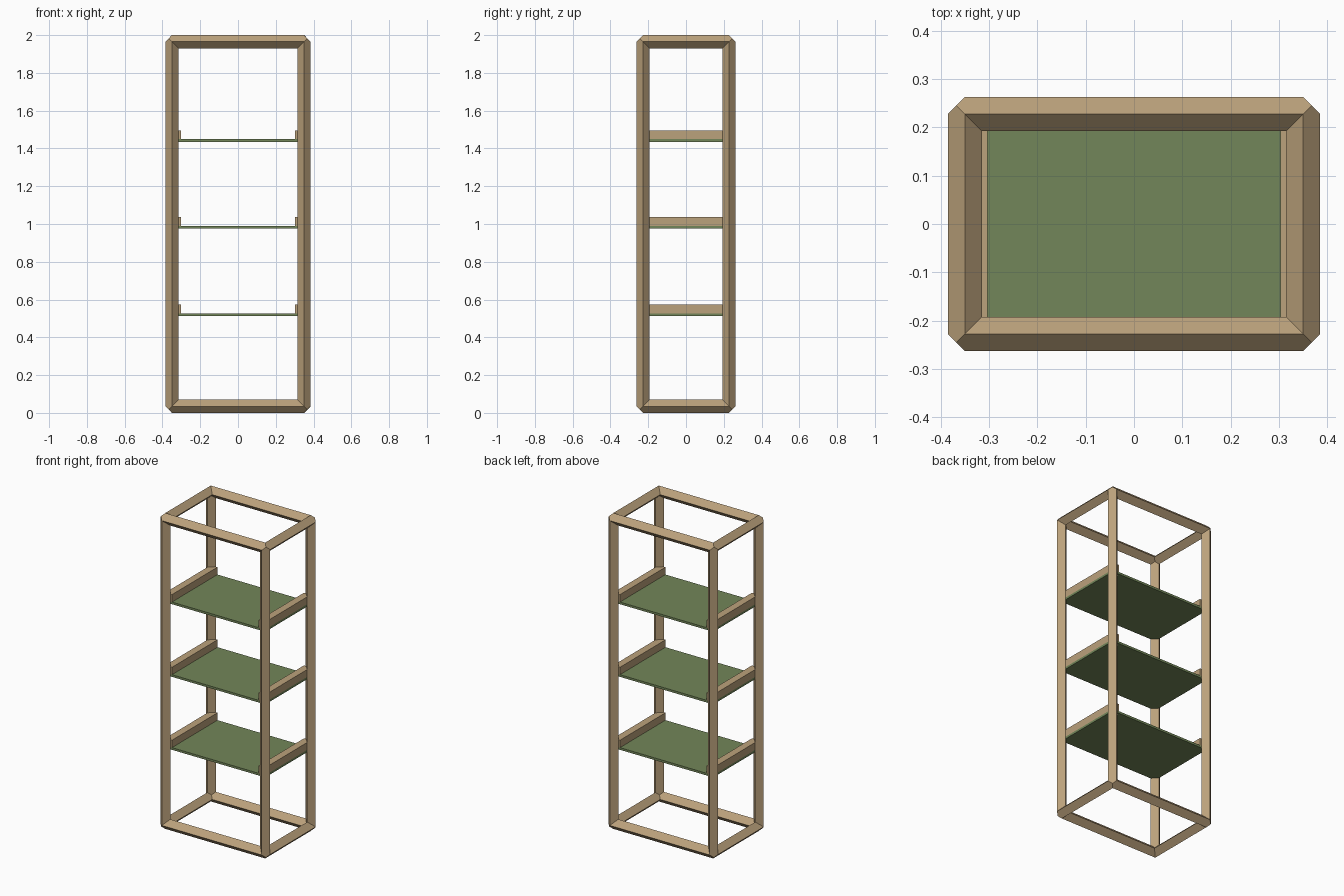
import bpy, bmesh, itertools
from mathutils import Vector

if "Cube" in bpy.data.objects:
    bpy.data.objects.remove(bpy.data.objects["Cube"])

HALF = Vector((0.35, 0.2275, 0.965))   # frame centre lines
MID = Vector((0, 0, 1.0))
R = 0.035                              # half diagonal of a diamond bar


def material(name, rgb):
    m = bpy.data.materials.new(name)
    m.diffuse_color = (*rgb, 1)
    m.use_nodes = True
    m.node_tree.nodes["Principled BSDF"].inputs["Base Color"].default_value = m.diffuse_color
    return m


wood = material("wood", (0.50, 0.36, 0.20))
green = material("green_panel", (0.17, 0.24, 0.10))


def finish(name, bm, mat):
    bmesh.ops.recalc_face_normals(bm, faces=bm.faces)
    me = bpy.data.meshes.new(name)
    bm.to_mesh(me)
    bm.free()
    me.materials.append(mat)
    ob = bpy.data.objects.new(name, me)
    bpy.context.collection.objects.link(ob)
    return ob


def box(name, lo, hi, mat):
    bm = bmesh.new()
    bmesh.ops.create_cube(bm, size=1)
    lo, hi = Vector(lo), Vector(hi)
    for v in bm.verts:
        v.co = (lo + hi) / 2 + v.co * (hi - lo)
    return finish(name, bm, mat)


# Diamond-section frame: each bar has four long faces, mitred at the corners
bm = bmesh.new()


def corner_point(s, d):
    return MID + Vector([s[i] * (HALF[i] + R * d[i]) for i in range(3)])


for axis in range(3):
    b, c = [i for i in range(3) if i != axis]
    for sb, sc in itertools.product((-1, 1), repeat=2):
        for db, dc in itertools.product((-1, 1), repeat=2):
            # point on the bar end where this face meets the neighbouring bars
            ends = []
            for sa in (-1, 1):
                s = [0, 0, 0]
                s[axis], s[b], s[c] = sa, sb, sc

                def at(kb, kc):
                    d = [0.0, 0.0, 0.0]
                    d[b], d[c] = kb * db, kc * dc
                    # mitre: inward ridges stop short, outward ridges meet the apex
                    d[axis] = min(0, d[b], d[c]) if (db < 0 or dc < 0) else min(kb, kc)
                    return corner_point(s, d)
                ends.append([at(1, 0), at(.5, .5), at(0, 1)])
            ring = ends[0] + ends[1][::-1]
            bm.faces.new([bm.verts.new(p) for p in ring])
bmesh.ops.remove_doubles(bm, verts=bm.verts, dist=0.0005)
finish("frame", bm, wood)

# Shelf panels with a wooden side rail on each end
for n, z in enumerate((0.513, 0.975, 1.435), 1):
    box(f"shelf_{n}", (-HALF.x, -HALF.y, z), (HALF.x, HALF.y, z + 0.014), green)
    for side, x0, x1 in (("left", -HALF.x, -0.303), ("right", 0.303, HALF.x)):
        box(f"{side}_rail_{n}", (x0, -HALF.y, z + 0.014), (x1, HALF.y, z + 0.061), wood)
